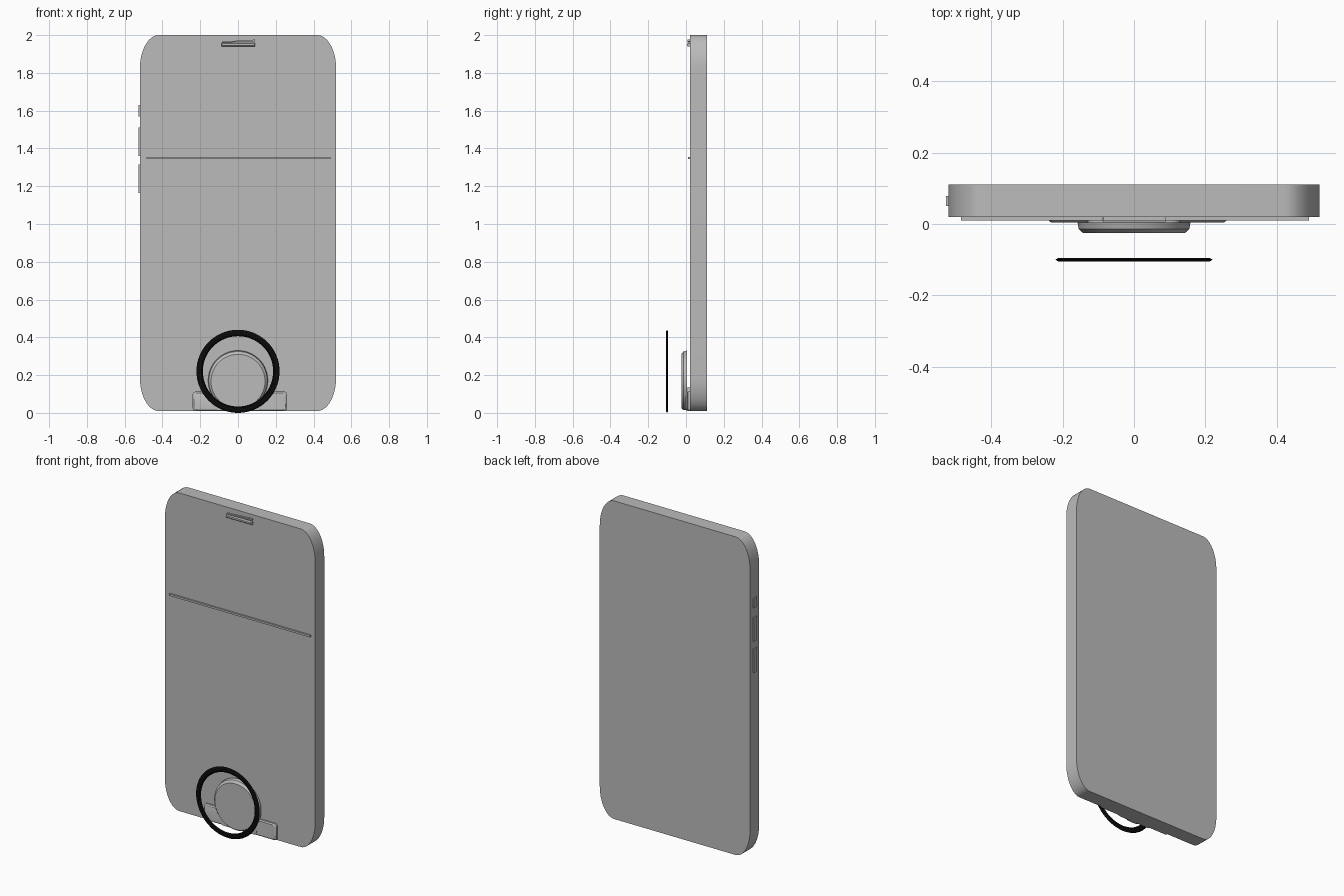
import bpy, bmesh
from math import sin, cos, pi, tau

cube = bpy.data.objects.get("Cube")
if cube:
    bpy.data.objects.remove(cube, do_unlink=True)


def material(name, rgb):
    m = bpy.data.materials.new(name)
    m.use_nodes = True
    m.diffuse_color = (*rgb, 1)
    m.node_tree.nodes["Principled BSDF"].inputs["Base Color"].default_value = (*rgb, 1)
    return m


grey = material("plain grey", (0.5, 0.5, 0.5))
black = material("ring black", (0.003, 0.003, 0.003))


def loft(name, sections, mat, closed=False, smooth=True):
    """Join (outline, y) sections, running front to back, into one solid."""
    bm = bmesh.new()
    loops = [[bm.verts.new((x, y, z)) for x, z in pts] for pts, y in sections]
    pairs = list(zip(loops, loops[1:]))
    if closed:
        pairs.append((loops[-1], loops[0]))
    else:
        bm.faces.new(loops[0])
        bm.faces.new(loops[-1])
    for a, b in pairs:
        for i in range(len(a)):
            j = (i + 1) % len(a)
            bm.faces.new((a[i], a[j], b[j], b[i]))
    bmesh.ops.recalc_face_normals(bm, faces=bm.faces)
    mesh = bpy.data.meshes.new(name)
    bm.to_mesh(mesh)
    bm.free()
    mesh.materials.append(mat)
    ob = bpy.data.objects.new(name, mesh)
    bpy.context.collection.objects.link(ob)
    if smooth:
        bpy.ops.object.select_all(action='DESELECT')
        bpy.context.view_layer.objects.active = ob
        ob.select_set(True)
        bpy.ops.object.shade_smooth_by_angle(angle=pi / 6)
    return ob


def rounded(x0, x1, z0, z1, rx, rz, n=10):
    """Rectangle outline with elliptical corners."""
    pts = []
    corners = [(x1 - rx, z1 - rz), (x0 + rx, z1 - rz),
               (x0 + rx, z0 + rz), (x1 - rx, z0 + rz)]
    for q, (cx, cz) in enumerate(corners):
        for i in range(n + 1):
            a = (q + i / n) * pi / 2
            pts.append((cx + rx * cos(a), cz + rz * sin(a)))
    return pts


def circle(r, cz, n=64):
    return [(r * cos(tau * i / n), cz + r * sin(tau * i / n)) for i in range(n)]


def box(name, x0, x1, y0, y1, z0, z1):
    outline = [(x0, z0), (x1, z0), (x1, z1), (x0, z1)]
    return loft(name, [(outline, y0), (outline, y1)], grey, smooth=False)


# Main slab with tall elliptical corners
slab = rounded(-0.52, 0.52, 0.01, 2.0, 0.1, 0.18, 12)
loft("body", [(slab, 0.02), (slab, 0.11)], grey)

# Raised seam across the front
box("front_seam", -0.485, 0.49, 0.01, 0.021, 1.344, 1.356)

# Earpiece: straight bar with a thin wedge above it
bar = [(-0.088, 1.94), (0.09, 1.94), (0.09, 1.957), (-0.088, 1.957)]
bar_front = [(-0.085, 1.945), (0.087, 1.945), (0.087, 1.955), (-0.085, 1.955)]
loft("earpiece_bar", [(bar_front, 0.004), (bar, 0.01), (bar, 0.021)], grey, smooth=False)
wedge = [(-0.085, 1.96), (0.09, 1.967), (0.09, 1.976), (-0.085, 1.966)]
loft("earpiece_wedge", [(wedge, 0.009), (wedge, 0.021)], grey, smooth=False)

# Side buttons
for name, z0, z1 in (("mute_switch", 1.57, 1.63),
                     ("upper_button", 1.36, 1.51),
                     ("lower_button", 1.165, 1.315)):
    outer = [(0.051, z0), (0.079, z0), (0.079, z1), (0.051, z1)]
    box(name, -0.527, -0.515, outer[0][0], outer[1][0], z0, z1)

# Low bracket at the bottom edge
plate = rounded(-0.24, 0.26, 0.01, 0.112, 0.015, 0.015, 4)
plate_front = rounded(-0.232, 0.252, 0.016, 0.105, 0.015, 0.015, 4)
loft("bracket", [(plate_front, 0.004), (plate, 0.01), (plate, 0.021)], grey)
neck = rounded(-0.13, 0.13, 0.012, 0.135, 0.03, 0.03, 4)
loft("bracket_neck", [(neck, 0.0), (neck, 0.021)], grey)

# Bevelled round pad held by the bracket
loft("round_pad", [(circle(0.143, 0.167), -0.025), (circle(0.155, 0.17), -0.014),
                   (circle(0.158, 0.172), 0.004)], grey)

# Thin floating ring with a pointed outer edge
loft("ring", [(circle(0.22, 0.22), -0.1), (circle(0.212, 0.22), -0.105),
              (circle(0.193, 0.22), -0.105), (circle(0.186, 0.22), -0.1),
              (circle(0.193, 0.22), -0.095), (circle(0.212, 0.22), -0.095)],
     black, closed=True)
